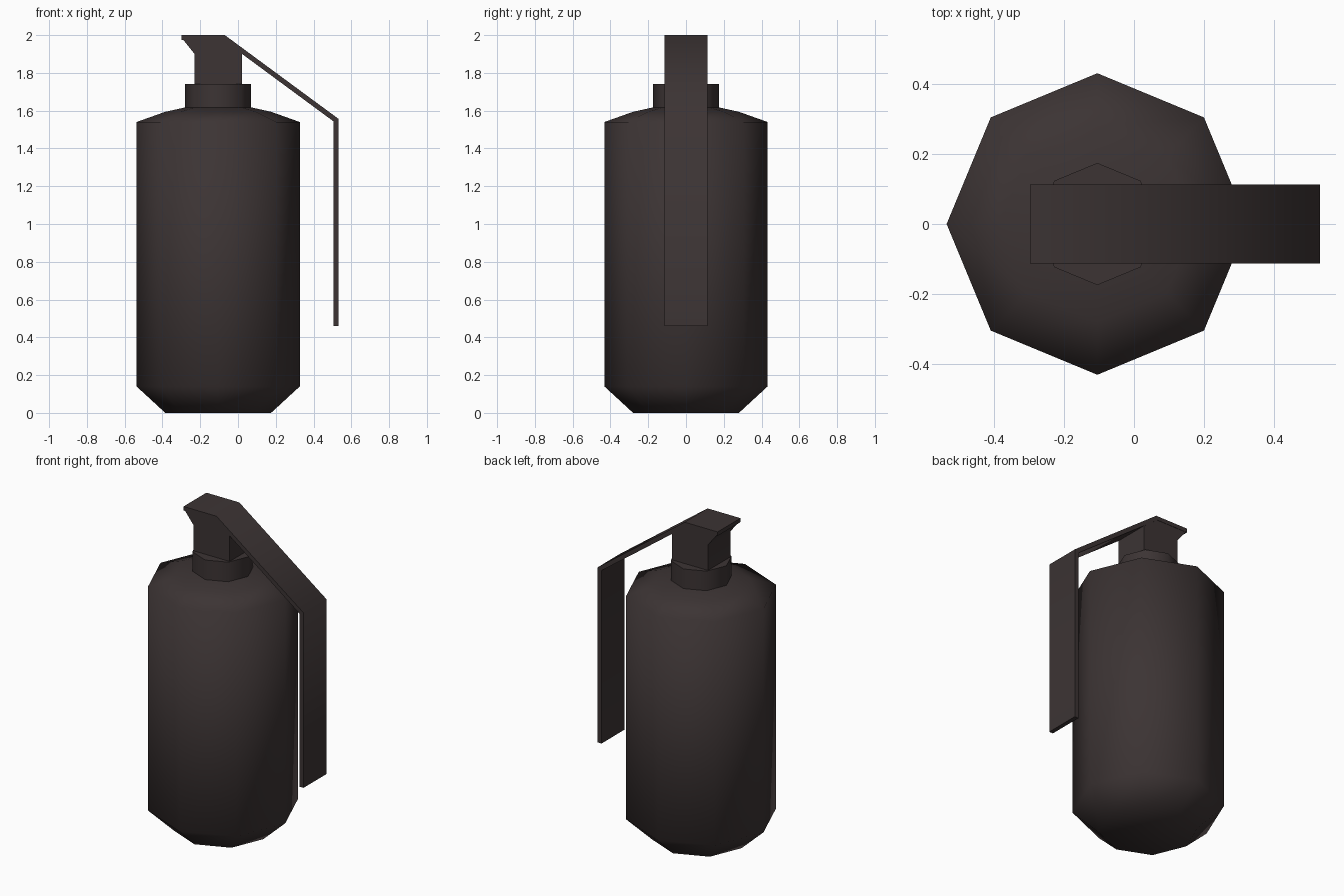
import bpy, bmesh, math

if "Cube" in bpy.data.objects:
    bpy.data.objects.remove(bpy.data.objects["Cube"])

CX = -0.105  # axis of the body

metal = bpy.data.materials.new("dark brown metal")
metal.diffuse_color = (0.045, 0.034, 0.034, 1)
metal.use_nodes = True
metal.node_tree.nodes["Principled BSDF"].inputs["Base Color"].default_value = metal.diffuse_color


def finish(name, bm, angle):
    bmesh.ops.recalc_face_normals(bm, faces=bm.faces)
    me = bpy.data.meshes.new(name)
    bm.to_mesh(me)
    bm.free()
    me.materials.append(metal)
    ob = bpy.data.objects.new(name, me)
    bpy.context.collection.objects.link(ob)
    bpy.ops.object.select_all(action='DESELECT')
    ob.select_set(True)
    bpy.context.view_layer.objects.active = ob
    bpy.ops.object.shade_smooth_by_angle(angle=math.radians(angle))
    return ob


def lathe(name, profile, angle, sides=8):
    """Closed solid of revolution from (radius, z) pairs."""
    bm = bmesh.new()
    rings = [[bm.verts.new((CX + r * math.cos(i * math.tau / sides),
                            r * math.sin(i * math.tau / sides), z))
              for i in range(sides)] for r, z in profile]
    for a, b in zip(rings, rings[1:]):
        for i in range(sides):
            j = (i + 1) % sides
            bm.faces.new((a[i], a[j], b[j], b[i]))
    bm.faces.new(rings[0])
    bm.faces.new(rings[-1])
    return finish(name, bm, angle)


def extrude_y(name, outline, half, angle):
    """Prism from an (x, z) outline, centred on y = 0."""
    bm = bmesh.new()
    front = [bm.verts.new((x, -half, z)) for x, z in outline]
    back = [bm.verts.new((x, half, z)) for x, z in outline]
    bm.faces.new(front)
    bm.faces.new(back)
    for i in range(len(outline)):
        j = (i + 1) % len(outline)
        bm.faces.new((front[i], front[j], back[j], back[i]))
    return finish(name, bm, angle)


# Eight-sided canister with chamfered base and sloping shoulder
lathe("body", [(0.28, 0), (0.432, 0.14), (0.432, 1.54),
               (0.28, 1.594), (0.172, 1.618)], 75)

# Neck collar
lathe("neck", [(0.175, 1.60), (0.175, 1.74)], 50)

# Fuse head with a flared lip on the left
extrude_y("fuse_head", [(-0.23, 1.735), (0.02, 1.735), (0.02, 1.905),
                        (-0.075, 1.978), (-0.292, 1.978), (-0.23, 1.90)],
          0.111, 50)

# Bent safety lever strip
extrude_y("lever", [(-0.298, 2.0), (-0.07, 2.0), (0.533, 1.556), (0.533, 0.46),
                    (0.506, 0.46), (0.506, 1.543), (-0.08, 1.975),
                    (-0.298, 1.975)], 0.113, 60)
